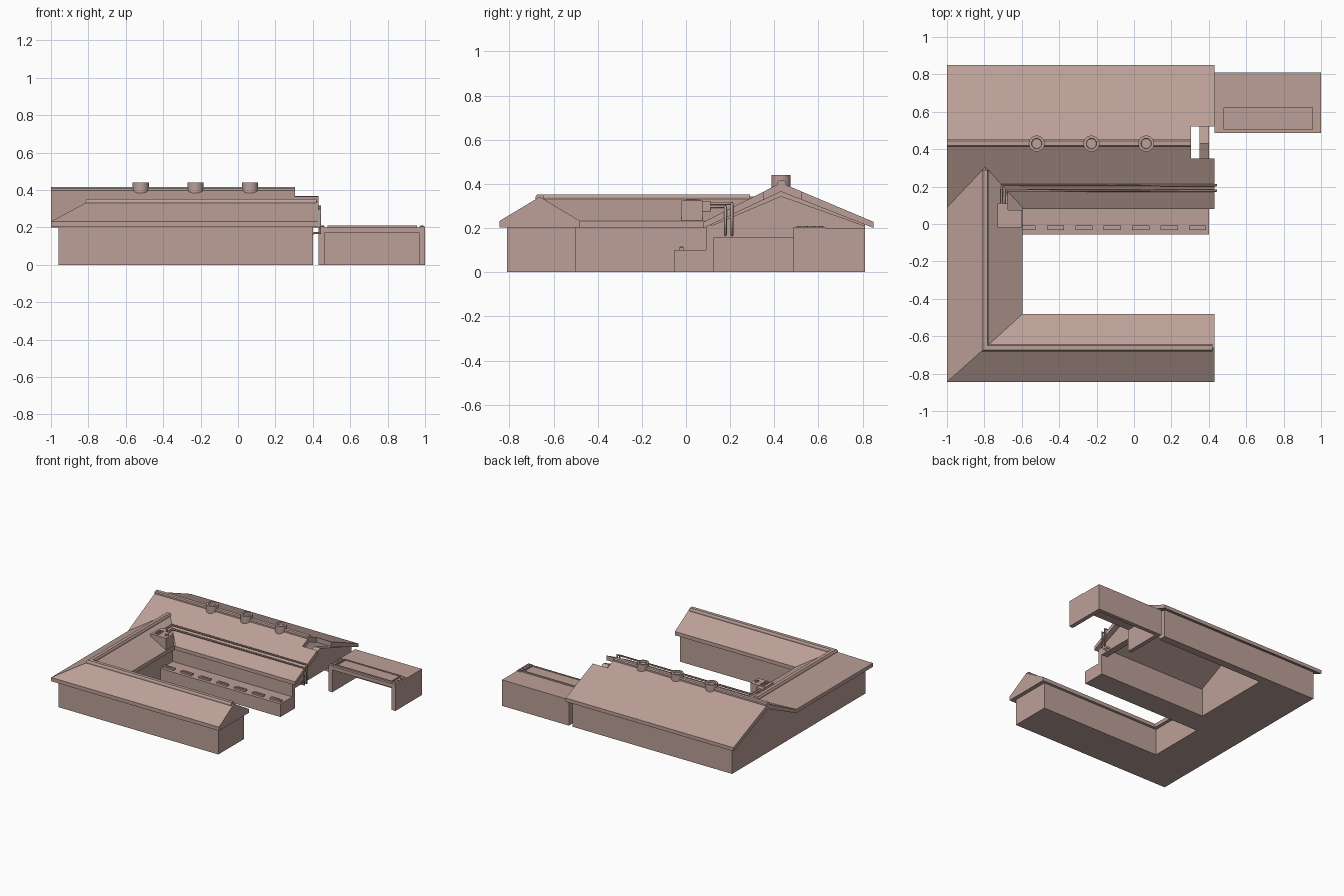
import bpy, bmesh, math
from mathutils import Vector

if "Cube" in bpy.data.objects:
    bpy.data.objects.remove(bpy.data.objects["Cube"])

clay = bpy.data.materials.new("rosy_clay")
clay.diffuse_color = (0.50, 0.35, 0.31, 1)
clay.use_nodes = True
clay.node_tree.nodes["Principled BSDF"].inputs["Base Color"].default_value = clay.diffuse_color


def finish(name, bm):
    bmesh.ops.recalc_face_normals(bm, faces=bm.faces)
    me = bpy.data.meshes.new(name)
    bm.to_mesh(me)
    bm.free()
    me.materials.append(clay)
    ob = bpy.data.objects.new(name, me)
    bpy.context.collection.objects.link(ob)
    return ob


def loft(name, rings):
    """Closed solid through equal-length rings, capped at both ends."""
    bm = bmesh.new()
    vs = [[bm.verts.new(p) for p in r] for r in rings]
    n = len(rings[0])
    for a, b in zip(vs, vs[1:]):
        for i in range(n):
            j = (i + 1) % n
            bm.faces.new((a[i], a[j], b[j], b[i]))
    bm.faces.new(vs[0])
    bm.faces.new(vs[-1])
    return finish(name, bm)


def box(name, x0, x1, y0, y1, z0, z1):
    sq = [(x0, y0), (x1, y0), (x1, y1), (x0, y1)]
    return loft(name, [[(x, y, z) for x, y in sq] for z in (z0, z1)])


def prism_x(name, prof, x0, x1):
    return loft(name, [[(x, y, z) for y, z in prof] for x in (x0, x1)])


def pipe(name, pts, r):
    cu = bpy.data.curves.new(name, 'CURVE')
    cu.dimensions = '3D'
    cu.bevel_depth = r
    cu.bevel_resolution = 1
    cu.use_fill_caps = True
    sp = cu.splines.new('POLY')
    sp.points.add(len(pts) - 1)
    for p, co in zip(sp.points, pts):
        p.co = (*co, 1)
    cu.materials.append(clay)
    ob = bpy.data.objects.new(name, cu)
    bpy.context.collection.objects.link(ob)


def cylinder(name, x, y, z0, z1, r, n, inset=0, sink=0):
    bm = bmesh.new()
    bmesh.ops.create_cone(bm, cap_ends=True, segments=n, radius1=r, radius2=r, depth=z1 - z0)
    bmesh.ops.translate(bm, verts=bm.verts, vec=(x, y, (z0 + z1) / 2))
    if inset:
        bm.normal_update()
        top = [f for f in bm.faces if f.normal.z > 0.9]
        bmesh.ops.inset_region(bm, faces=top, thickness=inset)
        bmesh.ops.inset_region(bm, faces=top, thickness=0.002)
        bmesh.ops.translate(bm, verts=top[0].verts, vec=(0, 0, -sink))
    ob = finish(name, bm)
    bpy.context.view_layer.objects.active = ob
    ob.select_set(True)
    bpy.ops.object.shade_smooth_by_angle(angle=math.radians(35))
    ob.select_set(False)


# walls of the U-shaped building (back wing is hollow on the east side)
box("south_wing_wall", -0.96, 0.40, -0.81, -0.50, 0, 0.21)
box("west_wing_wall", -0.96, -0.62, -0.81, 0.12, 0, 0.21)
box("back_wing_north_wall", -0.96, 0.40, 0.75, 0.81, 0, 0.215)
box("back_wing_courtyard_wall", -0.62, 0.40, 0.09, 0.125, 0, 0.215)
prism_x("back_wing_west_block",
        [(0.09, 0), (0.81, 0), (0.81, 0.22), (0.43, 0.37), (0.09, 0.21)], -0.96, -0.52)
prism_x("east_gable_panel",
        [(0.09, 0.155), (0.81, 0.155), (0.81, 0.21), (0.43, 0.345), (0.09, 0.2)], 0.35, 0.40)

# back wing roof shell, notched around the ridge at its east end
RIDGE, NORTH, SOUTH = 0.43, 0.85, 0.08


def top_z(y):
    e = NORTH if y > RIDGE else SOUTH
    return 0.405 + (0.228 - 0.405) * (y - RIDGE) / (e - RIDGE)


def low_z(y):
    e = NORTH if y > RIDGE else SOUTH
    return 0.365 + (0.20 - 0.365) * (y - RIDGE) / (e - RIDGE)


def shell(ys):
    return [(y, top_z(y)) for y in ys] + [(y, low_z(y)) for y in reversed(ys)]


prism_x("back_wing_roof", shell([SOUTH, RIDGE, NORTH]), -1.0, 0.305)
prism_x("back_roof_end_south", shell([SOUTH, 0.35]), 0.305, 0.43)
prism_x("back_roof_end_north", shell([0.52, NORTH]), 0.305, 0.43)
prism_x("back_ridge_cap", [(0.413, 0.38), (0.413, 0.408), (0.42, 0.415), (0.445, 0.415),
                           (0.452, 0.408), (0.452, 0.38)], -1.0, 0.305)

# L-shaped roof over the south and west wings: x, y, z, where it meets the back roof
prof = [(-1.0, -0.845, 0.203, 0.085), (-1.0, -0.845, 0.232, 0.10), (-0.795, -0.662, 0.342, 0.31),
        (-0.595, -0.48, 0.232, 0.10), (-0.595, -0.48, 0.203, 0.085)]
loft("side_wings_roof", [[(0.43, y, z) for x, y, z, n in prof],
                         [(x, y, z) for x, y, z, n in prof],
                         [(x, n, z) for x, y, z, n in prof]])
cap = [(-0.815, -0.682, 0.325), (-0.815, -0.682, 0.34), (-0.808, -0.675, 0.352),
       (-0.782, -0.649, 0.352), (-0.775, -0.642, 0.34), (-0.775, -0.642, 0.325)]
loft("side_wings_ridge_cap", [[(0.42, y, z) for x, y, z in cap], cap,
                              [(x, 0.29, z) for x, y, z in cap]])

# round ridge vents
for i in range(3):
    cylinder(f"roof_vent_{i}", -0.52 + 0.2925 * i, 0.43, 0.375, 0.44, 0.043, 24, 0.015, 0.012)

# low terrace in the courtyard with a row of raised bars
box("terrace", -0.62, 0.40, -0.055, 0.09, 0, 0.10)
for i in range(7):
    x = 0.34 - 0.152 * i
    box(f"terrace_bar_{i}", x - 0.046, x + 0.046, -0.032, -0.008, 0.10, 0.113)
    box(f"terrace_bar_top_{i}", x - 0.028, x + 0.028, -0.027, -0.013, 0.113, 0.117)

# roof machine unit with grille and pipes
box("unit_body", -0.67, -0.60, -0.02, 0.075, 0.23, 0.325)
box("unit_side", -0.73, -0.66, -0.02, 0.075, 0.25, 0.325)
box("unit_back_box", -0.73, -0.675, 0.075, 0.11, 0.265, 0.322)
for i in range(4):
    y = 0.0 + 0.018 * i
    box(f"unit_grille_{i}", -0.71, -0.675, y, y + 0.008, 0.325, 0.33)
box("unit_lid_long", -0.63, -0.622, 0.01, 0.05, 0.325, 0.33)
box("unit_lid_cross", -0.642, -0.61, 0.026, 0.034, 0.325, 0.33)
for i, (x, y, z) in enumerate([(-0.707, 0.208, 0.312), (-0.682, 0.178, 0.298)]):
    pipe(f"roof_pipe_{i}", [(x, 0.10, z), (x, y, z), (0.44, y, z),
                            (0.44, y, 0.17), (0.39, y, 0.17)], 0.007)

# open-fronted annex
box("annex_roof", 0.43, 1.0, 0.487, 0.81, 0.172, 0.20)
box("annex_back_wall", 0.43, 1.0, 0.78, 0.81, 0, 0.18)
for n, x in (("west", 0.43), ("east", 0.968)):
    box(f"annex_{n}_wall", x, x + 0.032, 0.487, 0.81, 0, 0.18)

# annex roof panel: frame, plate and bolted end brackets
X0, X1, Y0, Y1 = 0.478, 0.957, 0.505, 0.622
box("panel_plate", X0, X1, Y0, Y1, 0.198, 0.204)
for n, a in (("front", (X0, X1, Y0, Y0 + 0.008)), ("back", (X0, X1, Y1 - 0.008, Y1)),
             ("left", (X0, X0 + 0.008, Y0, Y1)), ("right", (X1 - 0.008, X1, Y0, Y1))):
    box(f"panel_frame_{n}", *a, 0.198, 0.21)
for n, x in (("west", 0.433), ("east", 0.967)):
    box(f"bracket_{n}", x, x + 0.033, 0.487, 0.632, 0.198, 0.204)
    for i in range(4):
        cylinder(f"bolt_{n}_{i}", x + 0.017, 0.51 + 0.034 * i, 0.203, 0.21, 0.009, 8)
